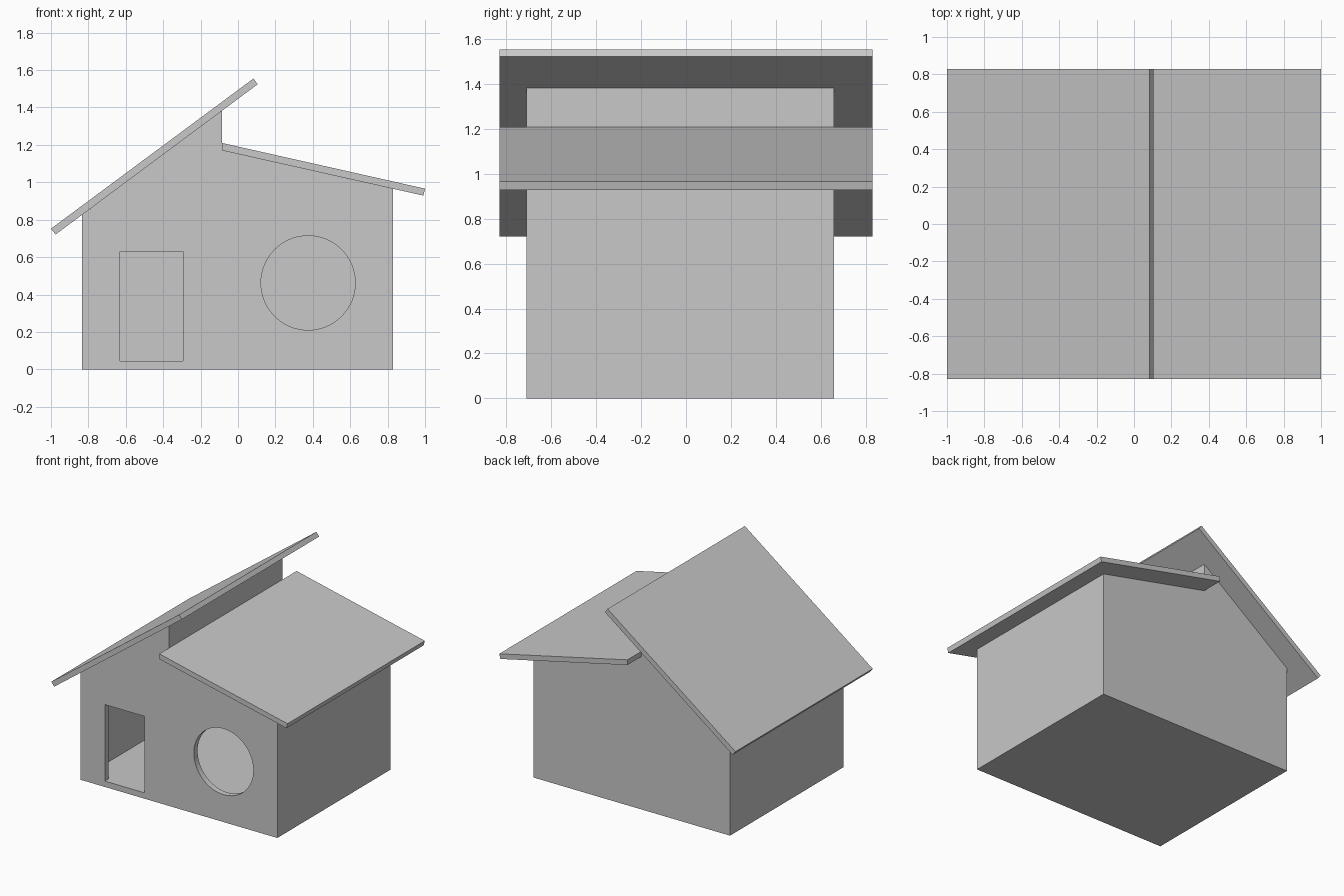
import bpy, bmesh, math
from mathutils import Matrix

cube = bpy.data.objects.get("Cube")
if cube:
    bpy.data.objects.remove(cube, do_unlink=True)

grey = bpy.data.materials.new("plain_grey")
grey.use_nodes = True
grey.diffuse_color = (0.58, 0.58, 0.58, 1)
grey.node_tree.nodes["Principled BSDF"].inputs["Base Color"].default_value = grey.diffuse_color

WALL = 0.045
FRONT, BACK = -0.71, 0.66
LEFT, RIGHT, STEP = -0.835, 0.83, -0.085


def extrude_profile(name, points, y0, y1):
    """Extrude an outline in the x-z plane from y0 to y1."""
    bm = bmesh.new()
    face = bm.faces.new([bm.verts.new((x, y0, z)) for x, z in points])
    ext = bmesh.ops.extrude_face_region(bm, geom=[face])
    verts = [v for v in ext["geom"] if isinstance(v, bmesh.types.BMVert)]
    bmesh.ops.translate(bm, verts=verts, vec=(0, y1 - y0, 0))
    bmesh.ops.recalc_face_normals(bm, faces=bm.faces)
    mesh = bpy.data.meshes.new(name)
    bm.to_mesh(mesh)
    bm.free()
    mesh.materials.append(grey)
    obj = bpy.data.objects.new(name, mesh)
    bpy.context.collection.objects.link(obj)
    return obj


def cut(target, cutter):
    mod = target.modifiers.new("opening", 'BOOLEAN')
    mod.operation, mod.solver, mod.object = 'DIFFERENCE', 'EXACT', cutter
    cutter.hide_render = True
    cutter.hide_set(True)


def high_z(x):
    """Underside of the high roof."""
    return 0.825 + (x - LEFT) * 0.744


def low_z(x):
    """Underside of the low roof."""
    return 1.17 - (x - STEP) * 0.224


# Gable walls share one stepped outline
gable = [(LEFT, 0), (RIGHT, 0), (RIGHT, low_z(RIGHT)), (STEP, low_z(STEP)),
         (STEP, high_z(STEP)), (LEFT, high_z(LEFT))]
front_wall = extrude_profile("front_wall", gable, FRONT, FRONT + WALL)
extrude_profile("back_wall", gable, BACK - WALL, BACK)

# Floor, side walls and the upright between the two roofs
inner = (FRONT + WALL, BACK - WALL)
extrude_profile("floor", [(LEFT, 0), (RIGHT, 0), (RIGHT, WALL), (LEFT, WALL)], *inner)
for name, x0, x1, z0, top in (
        ("right_side_wall", LEFT, LEFT + WALL, WALL, high_z),
        ("left_side_wall", RIGHT - WALL, RIGHT, WALL, low_z),
        ("clerestory_wall", STEP - WALL, STEP, low_z(STEP), high_z)):
    extrude_profile(name, [(x0, z0), (x1, z0), (x1, top(x1)), (x0, top(x0))], *inner)

# Roof slabs
extrude_profile("high_roof", [(-0.975, 0.721), (0.105, 1.524), (0.083, 1.555), (-1, 0.752)],
                -0.83, 0.83)
extrude_profile("low_roof", [(STEP, 1.17), (0.991, 0.929), (1, 0.966), (STEP, 1.21)],
                -0.83, 0.83)

# Doorway and round window openings
door = extrude_profile("door_cutter", [(-0.63, 0.045), (-0.295, 0.045), (-0.295, 0.63), (-0.63, 0.63)],
                       FRONT - 0.1, FRONT + 0.1)
ring = [(0.375 + 0.252 * math.cos(math.tau * i / 64), 0.462 + 0.252 * math.sin(math.tau * i / 64))
        for i in range(64)]
window = extrude_profile("window_cutter", ring, FRONT - 0.1, FRONT + 0.1)
cut(front_wall, door)
cut(front_wall, window)
